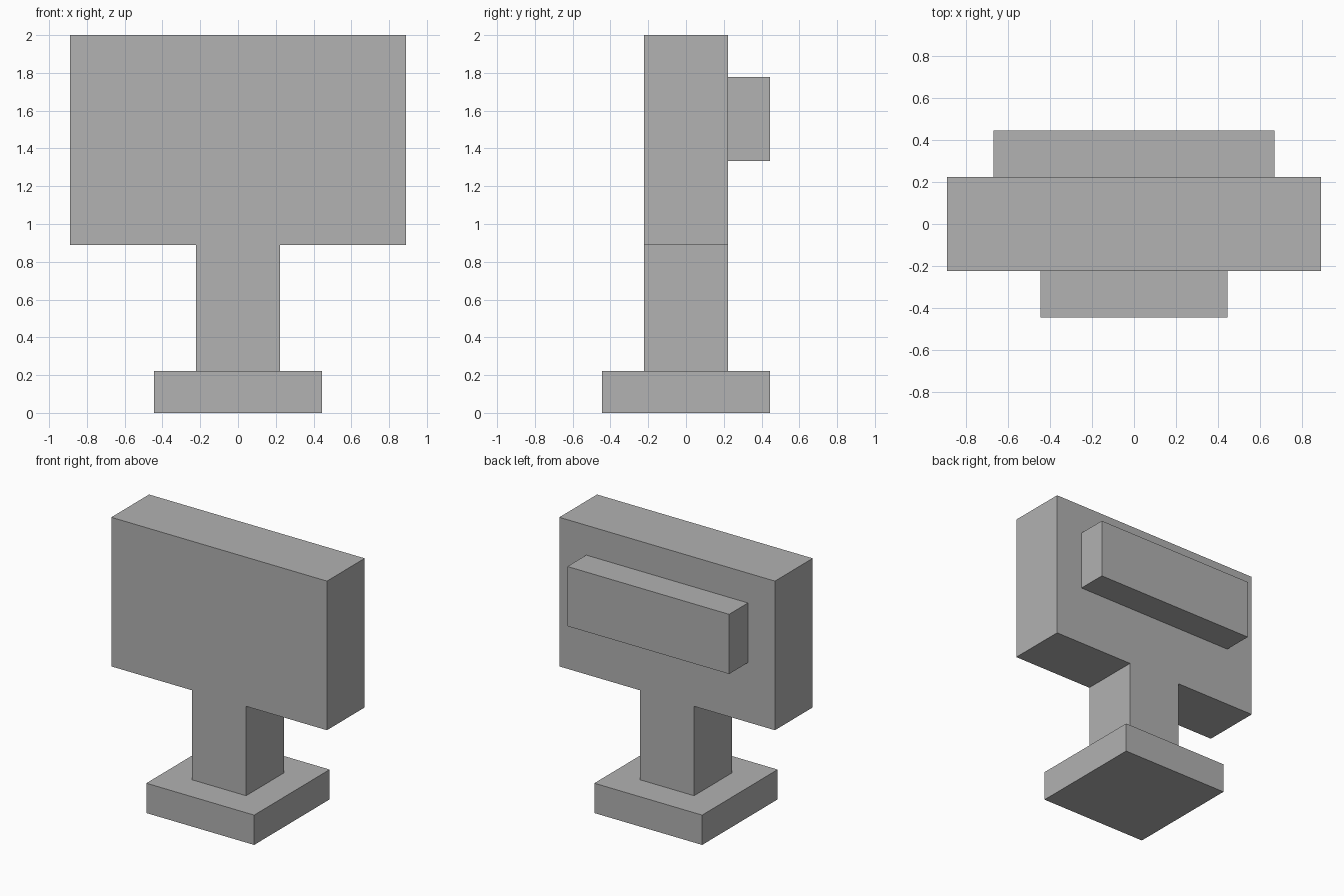
import bpy

cube = bpy.data.objects.get("Cube")
if cube:
    bpy.data.objects.remove(cube, do_unlink=True)

U = 2 / 9  # grid module: the model is nine modules tall

grey = bpy.data.materials.new("plain grey")
grey.use_nodes = True
colour = (0.445, 0.445, 0.445, 1)
grey.diffuse_color = colour
grey.node_tree.nodes["Principled BSDF"].inputs["Base Color"].default_value = colour


def block(name, size, y, bottom):
    """Box centred on x, sized and placed in modules, resting on bottom."""
    bpy.ops.mesh.primitive_cube_add(size=1, location=(0, y * U, (bottom + size[2] / 2) * U))
    obj = bpy.context.object
    obj.name = name
    obj.scale = [s * U for s in size]
    bpy.ops.object.transform_apply(location=False, rotation=False, scale=True)
    obj.data.materials.append(grey)
    return obj


# Square foot, neck, wide screen body and the box on its back
block("base", (4, 4, 1), 0, 0)
block("neck", (2, 2, 3), 0, 1)
block("screen_body", (8, 2, 5), 0, 4)
block("rear_housing", (6, 1, 2), 1.5, 6)
